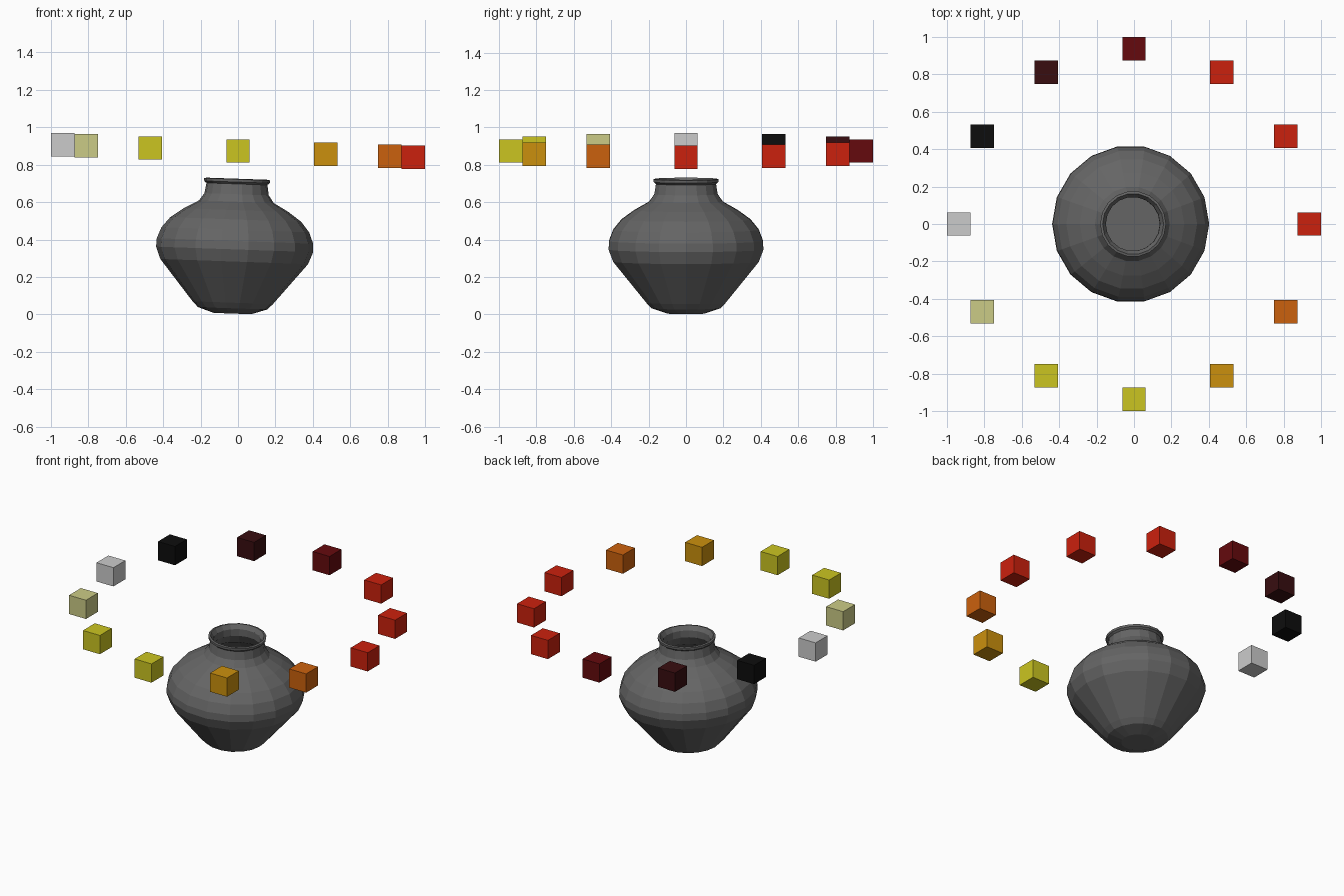
import bpy, bmesh, math
from mathutils import Vector

if "Cube" in bpy.data.objects:
    bpy.data.objects.remove(bpy.data.objects["Cube"], do_unlink=True)

SIDES = 18
TILT = math.radians(2)


def material(name, color):
    m = bpy.data.materials.new(name)
    m.use_nodes = True
    m.diffuse_color = (*color, 1)
    m.node_tree.nodes["Principled BSDF"].inputs["Base Color"].default_value = (*color, 1)
    return m


def add_object(name, bm, mat):
    mesh = bpy.data.meshes.new(name)
    bmesh.ops.recalc_face_normals(bm, faces=bm.faces)
    bm.to_mesh(mesh)
    bm.free()
    mesh.materials.append(mat)
    obj = bpy.data.objects.new(name, mesh)
    bpy.context.collection.objects.link(obj)
    return obj


mats = {name: material(name, color) for name, color in {
    "clay grey": (.13, .13, .13),
    "red": (.6, .015, .004),
    "orange": (.6, .12, .004),
    "amber": (.6, .28, .004),
    "yellow": (.6, .56, .015),
    "pale yellow": (.6, .6, .24),
    "silver": (.6, .6, .6),
    "black": (.004, .004, .004),
    "dark maroon": (.04, .004, .005),
    "maroon": (.13, .003, .004),
}.items()}

# Pot: outer wall, rolled rim and hollow inside, lathed from one profile
profile = [(.10, .002), (.185, .03), (.215, .06), (.395, .28), (.42, .345), (.418, .39),
           (.395, .45), (.35, .505), (.28, .555), (.2, .6), (.172, .64), (.163, .695),
           (.175, .705), (.176, .72), (.163, .723), (.145, .695), (.145, .65), (.18, .59),
           (.33, .49), (.395, .37), (.37, .28), (.18, .055)]
bm = bmesh.new()
rings = []
for r, z in profile:
    angles = [math.tau * i / SIDES for i in range(SIDES)]
    rings.append([bm.verts.new((r * math.cos(a), r * math.sin(a), z)) for a in angles])
for low, high in zip(rings, rings[1:]):
    for i in range(SIDES):
        j = (i + 1) % SIDES
        bm.faces.new((low[i], low[j], high[j], high[i]))
bm.faces.new(rings[0])
bm.faces.new(rings[-1])
pot = add_object("pot", bm, mats["clay grey"])
pot.location = (-.03, 0, .003)
pot.rotation_euler.y = TILT

# Ring of floating cubes, anticlockwise from +x, on the pot's tilted plane
ring_colors = ["red", "red", "red", "maroon", "dark maroon", "black",
               "silver", "pale yellow", "yellow", "yellow", "amber", "orange"]
for i, color in enumerate(ring_colors):
    a = math.tau * i / len(ring_colors)
    x, y = .9375 * math.cos(a), .9375 * math.sin(a)
    bm = bmesh.new()
    bmesh.ops.create_cube(bm, size=.125)
    cube = add_object(f"floating_cube_{i + 1}", bm, mats[color])
    cube.location = Vector((x, y, .8735 - x * math.tan(TILT)))
